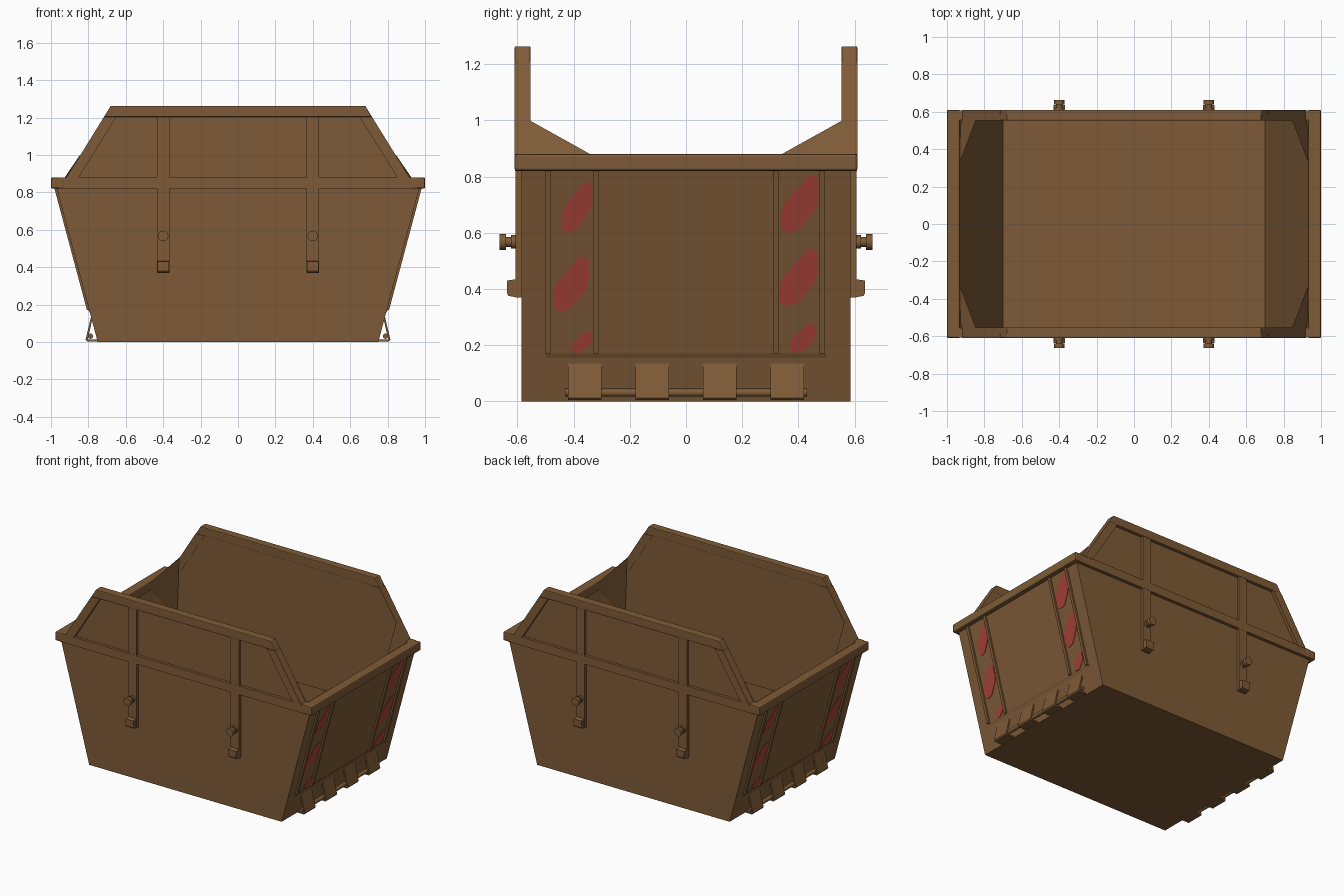
import bpy, bmesh, math
from mathutils import Vector, Matrix

if "Cube" in bpy.data.objects:
    bpy.data.objects.remove(bpy.data.objects["Cube"])

def material(name, rgb):
    m = bpy.data.materials.new(name)
    m.diffuse_color = (*rgb, 1)
    m.use_nodes = True
    m.node_tree.nodes["Principled BSDF"].inputs["Base Color"].default_value = m.diffuse_color
    return m

BROWN = material("brown_paint", (0.21, 0.105, 0.038))
RED = material("red_stripe", (0.38, 0.055, 0.038))

def finish(name, bm, mat=BROWN, bevel=0):
    bmesh.ops.recalc_face_normals(bm, faces=bm.faces)
    me = bpy.data.meshes.new(name)
    bm.to_mesh(me)
    bm.free()
    me.materials.append(mat)
    ob = bpy.data.objects.new(name, me)
    bpy.context.collection.objects.link(ob)
    if bevel:
        b = ob.modifiers.new("bevel", "BEVEL")
        b.width, b.segments = bevel, 2
    return ob

def solid(name, pts, offset, mat=BROWN, turn=False, bevel=0):
    """Polygon pushed along an offset; turn rotates it half a turn about z."""
    bm = bmesh.new()
    off = Vector(offset)
    a = [bm.verts.new(p) for p in pts]
    b = [bm.verts.new(Vector(p) + off) for p in pts]
    n = len(pts)
    bm.faces.new(a)
    bm.faces.new(b[::-1])
    for i in range(n):
        bm.faces.new((a[i], a[(i + 1) % n], b[(i + 1) % n], b[i]))
    if turn:
        bm.transform(Matrix.Rotation(math.pi, 4, 'Z'))
    return finish(name, bm, mat, bevel)

def box(name, x0, x1, y0, y1, z0, z1, turn=False, bevel=0):
    return solid(name, [(x0, y0, z0), (x1, y0, z0), (x1, y1, z0), (x0, y1, z0)],
                 (0, 0, z1 - z0), turn=turn, bevel=bevel)

def rod(name, r, start, length, turn, r2=None):
    """Smooth round bar along y."""
    bm = bmesh.new()
    bmesh.ops.create_cone(bm, cap_ends=True, segments=20, radius1=r, radius2=r2 or r, depth=length)
    bm.transform(Matrix.Translation(Vector(start) + Vector((0, length / 2, 0)))
                 @ Matrix.Rotation(-math.pi / 2, 4, 'X'))
    if turn:
        bm.transform(Matrix.Rotation(math.pi, 4, 'Z'))
    ob = finish(name, bm)
    for p in ob.data.polygons:
        p.use_smooth = len(p.vertices) == 4

# Open tub with sloped ends: outer and inner skins joined round the top
bm = bmesh.new()
rings = []
for x, y, z in [(0.75, 0.585, 0), (0.972, 0.585, 0.83), (0.935, 0.555, 0.83), (0.70, 0.555, 0.03)]:
    rings.append([bm.verts.new((sx * x, sy * y, z)) for sx, sy in ((-1, -1), (1, -1), (1, 1), (-1, 1))])
for lo, hi in zip(rings, rings[1:]):
    for i in range(4):
        j = (i + 1) % 4
        bm.faces.new((lo[i], lo[j], hi[j], hi[i]))
bm.faces.new(rings[0])
bm.faces.new(rings[-1])
finish("tub", bm)

def end_x(z):
    return 0.75 + 0.2675 * z

# Stripe outline in a unit square
STRIPE = [(0.03, .06), (0.2, 0), (0.5, .05), (0.93, .42), (1, .6), (1, .9), (.9, 1), (.7, .97), (.1, .5), (0, .3)]
STRIPE_BOXES = [(-.445, -.335, .60, .78), (-.475, -.345, .32, .515), (-.41, -.335, .172, .25),
                (.335, .472, .60, .805), (.33, .468, .34, .54), (.37, .462, .172, .28)]

for turn in (False, True):
    side = "left" if turn else "right"
    # Rim bars
    box(f"{side}_end_rim", 0.93, 1.0, -0.61, 0.61, 0.82, 0.88, turn, 0.008)
    box(f"{side}_side_rim", -0.96, 0.96, -0.608, -0.555, 0.82, 0.88, turn)
    # Raised ribs on the sloped ends
    for y0, y1 in ((-.50, -.48), (-.33, -.31), (.31, .33), (.475, .495)):
        z0, z1, t = 0.17, 0.82, 0.012
        solid(f"{side}_end_rib", [(end_x(z0) - .005, y0, z0), (end_x(z0) + t, y0, z0),
              (end_x(z1) + t, y0, z1), (end_x(z1) - .005, y0, z1)], (0, y1 - y0, 0), turn=turn)
    # Thin cross lip below the end panel
    solid(f"{side}_end_lip", [(end_x(.155), -.5, .155), (end_x(.17) + .004, -.5, .17), (end_x(.17) - .004, -.5, .17)],
          (0, 1, 0), turn=turn)
    # Warning stripes
    for y0, y1, z0, z1 in STRIPE_BOXES:
        pts = []
        for u, v in STRIPE:
            z = z0 + v * (z1 - z0)
            pts.append((end_x(z) - .002, y0 + u * (y1 - y0), z))
        solid(f"{side}_warning_stripe", pts, (0.005, 0, 0), RED, turn)
    # Lifting lugs and bar at the foot
    for y in (-.36, -.12, .12, .36):
        prof = [(.785, .138), (.815, .012), (.808, .004), (.75, .004), (.75, .012), (.803, .014), (.775, .138)]
        solid(f"{side}_lug", [(x, y - .06, z) for x, z in prof], (0, .12, 0), turn=turn)
    rod(f"{side}_foot_bar", 0.014, (.789, -.43, .031), .86, turn)

    # Raised side board: recessed panel with a frame in front of it
    board = [(-.92, .87), (.92, .87), (.68, 1.262), (-.68, 1.262)]
    solid(f"{side}_board", [(x, -.588, z) for x, z in board], (0, .033, 0), turn=turn)
    top = [(-.717, 1.203), (.717, 1.203), (.68, 1.263), (-.68, 1.263)]
    solid(f"{side}_board_top", [(x, -.61, z) for x, z in top], (0, .057, 0), turn=turn, bevel=.005)
    for s in (-1, 1):
        slope = [(.92, .875), (.717, 1.203), (.65, 1.203), (.855, .875)]
        solid(f"{side}_board_slope", [(s * x, -.61, z) for x, z in slope], (0, .057, 0), turn=turn)
        # Upright, hook and pin
        x = 0.4 * s
        box(f"{side}_upright", x - .033, x + .033, -.607, -.58, .37, 1.205, turn)
        hook = [(-.60, .37), (-.632, .375), (-.637, .385), (-.637, .43), (-.60, .435)]
        solid(f"{side}_hook", [(x - .031, y, z) for y, z in hook], (.062, 0, 0), turn=turn)
        rod(f"{side}_pin", .017, (x, -.645, .567), .05, turn)
        rod(f"{side}_pin_base", .024, (x, -.622, .567), .018, turn)
        rod(f"{side}_pin_head", .028, (x, -.664, .567), .024, turn)
        # Corner gusset inside the tub
        bm = bmesh.new()
        a, b, c, d = [bm.verts.new((s * px, -py, pz)) for px, py, pz in
                      ((.845, .557, 1.0), (.935, .32, .868), (.925, .557, .875), (.862, .557, .57))]
        for f in ((a, b, c), (a, d, b), (a, c, d), (b, d, c)):
            bm.faces.new(f)
        if turn:
            bm.transform(Matrix.Rotation(math.pi, 4, 'Z'))
        finish(f"{side}_gusset", bm)
